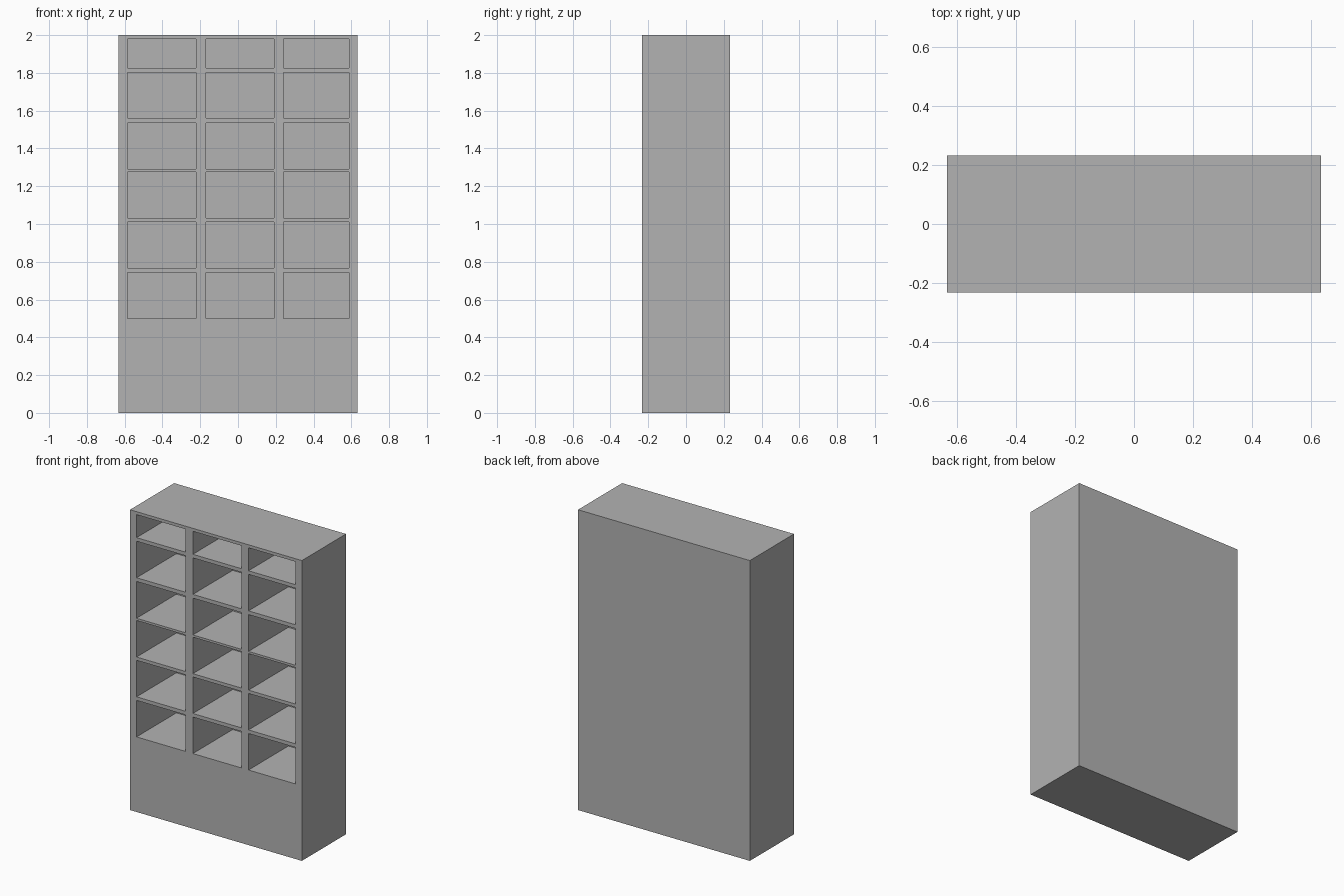
import bpy
import bmesh

cube = bpy.data.objects.get("Cube")
if cube:
    bpy.data.objects.remove(cube, do_unlink=True)

# Grey paint
grey = bpy.data.materials.new("plain_grey")
grey.use_nodes = True
colour = (0.45, 0.45, 0.45, 1)
grey.diffuse_color = colour
grey.node_tree.nodes["Principled BSDF"].inputs["Base Color"].default_value = colour

# Frame lines: every second strip between them is an opening
XS = [-0.633, -0.585, -0.223, -0.17, 0.19, 0.24, 0.587, 0.633]
ZS = [0, 0.50, 0.743, 0.767, 1.01, 1.032, 1.275, 1.29,
      1.535, 1.56, 1.803, 1.827, 1.98, 2]
FRONT, BACK, DEPTH = -0.232, 0.232, 0.419

bm = bmesh.new()

# Front face divided into rails, posts and openings
grid = [[bm.verts.new((x, FRONT, z)) for x in XS] for z in ZS]
openings = []
for j in range(len(ZS) - 1):
    for i in range(len(XS) - 1):
        face = bm.faces.new((grid[j][i], grid[j][i + 1],
                             grid[j + 1][i + 1], grid[j + 1][i]))
        if i % 2 and j % 2:
            openings.append(face)
bm.normal_update()
rim = [e for e in bm.edges if e.is_boundary]

# Compartments pushed in from the front
bmesh.ops.inset_individual(bm, faces=openings, thickness=0, depth=-DEPTH)

# Outer sides, top, base and back
shell = bmesh.ops.extrude_edge_only(bm, edges=rim)["geom"]
for v in shell:
    if isinstance(v, bmesh.types.BMVert):
        v.co.y = BACK
back_rim = [e for e in shell if isinstance(e, bmesh.types.BMEdge)
            and all(v.co.y == e.verts[0].co.y for v in e.verts) and e.is_boundary]
bmesh.ops.edgeloop_fill(bm, edges=back_rim)
bmesh.ops.recalc_face_normals(bm, faces=bm.faces)

mesh = bpy.data.meshes.new("pigeonhole_cabinet")
bm.to_mesh(mesh)
bm.free()
mesh.materials.append(grey)
cabinet = bpy.data.objects.new("pigeonhole_cabinet", mesh)
bpy.context.collection.objects.link(cabinet)
